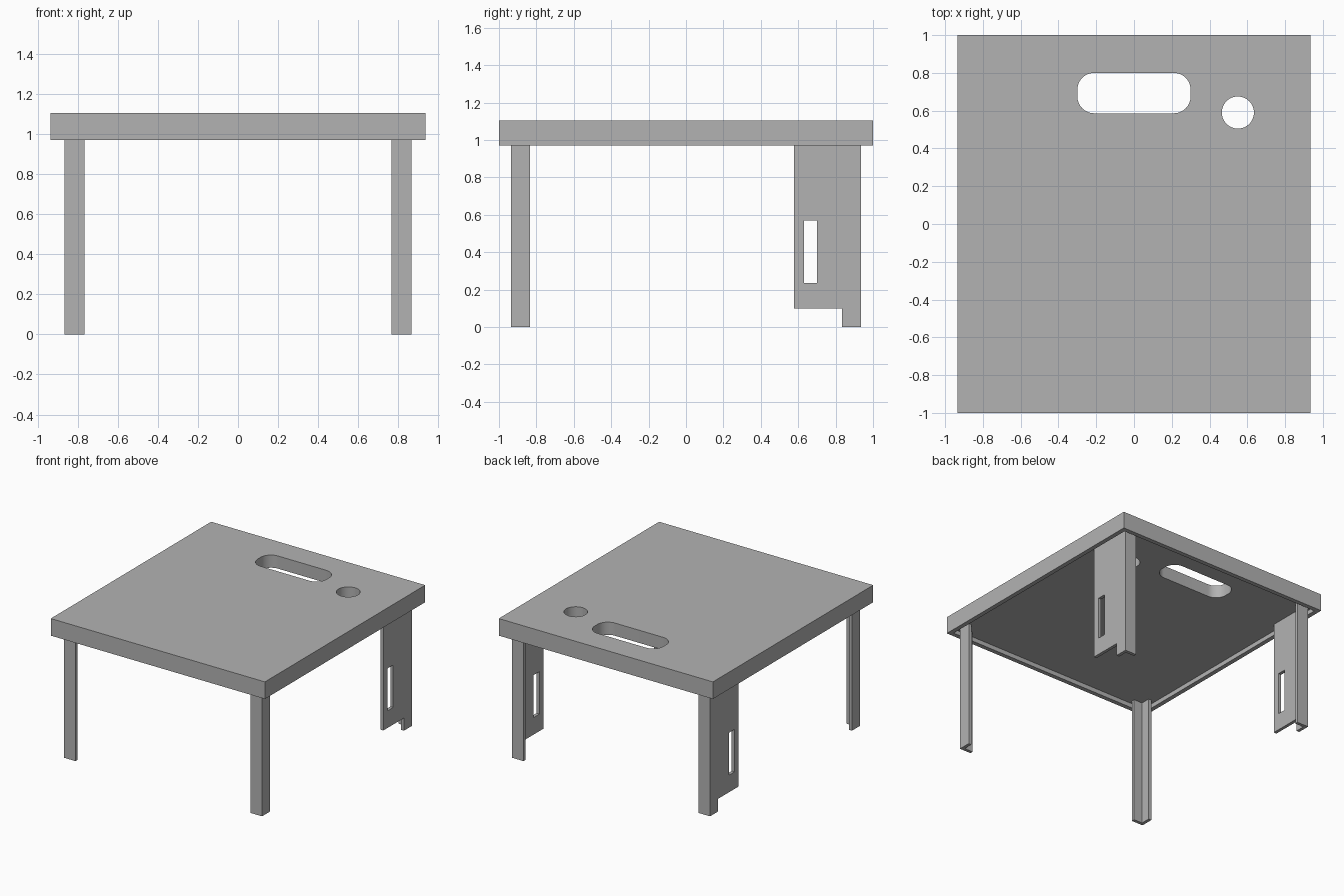
import bpy, bmesh, math
from mathutils import Matrix, Vector

if "Cube" in bpy.data.objects:
    bpy.data.objects.remove(bpy.data.objects["Cube"])

grey = bpy.data.materials.new("plain_grey")
grey.use_nodes = True
colour = (0.45, 0.45, 0.45, 1)
grey.diffuse_color = colour
grey.node_tree.nodes["Principled BSDF"].inputs["Base Color"].default_value = colour

HALF_X, HALF_Y = 0.935, 1.0
TOP_Z, RIM_Z, CEILING_Z = 1.105, 0.97, 1.005
RIM = 0.035
LEG_X, LEG_Y, LEG_W, SHEET = 0.865, 0.935, 0.1, 0.025


def new_object(name, bm):
    bmesh.ops.recalc_face_normals(bm, faces=bm.faces)
    mesh = bpy.data.meshes.new(name)
    bm.to_mesh(mesh)
    bm.free()
    mesh.materials.append(grey)
    ob = bpy.data.objects.new(name, mesh)
    bpy.context.collection.objects.link(ob)
    return ob


def box(name, lo, hi):
    bm = bmesh.new()
    lo, hi = Vector(lo), Vector(hi)
    bmesh.ops.create_cube(bm, size=1, matrix=Matrix.Translation((lo + hi) / 2)
                          @ Matrix.Diagonal((*(hi - lo), 1)))
    return new_object(name, bm)


def prism(name, outline, push):
    """Extrude a closed outline of 3D points along a vector."""
    bm = bmesh.new()
    face = bm.faces.new([bm.verts.new(p) for p in outline])
    grown = bmesh.ops.extrude_face_region(bm, geom=[face], use_keep_orig=True)
    verts = [v for v in grown["geom"] if isinstance(v, bmesh.types.BMVert)]
    bmesh.ops.translate(bm, verts=verts, vec=push)
    return new_object(name, bm)


def combine(target, tool, operation):
    """Apply a boolean and drop the tool object."""
    mod = target.modifiers.new("shape", "BOOLEAN")
    mod.operation, mod.object, mod.solver = operation, tool, "EXACT"
    bpy.context.view_layer.update()
    graph = bpy.context.evaluated_depsgraph_get()
    result = bpy.data.meshes.new_from_object(target.evaluated_get(graph))
    target.modifiers.clear()
    target.data = result
    bpy.data.objects.remove(tool)


def rounded(cx, cy, hx, hy, r, z, steps=12):
    """Rounded rectangle outline at height z."""
    points = []
    for quarter, (sx, sy) in enumerate([(1, 1), (-1, 1), (-1, -1), (1, -1)]):
        for i in range(steps + 1):
            a = (quarter + i / steps) * math.pi / 2
            points.append((cx + sx * (hx - r) + r * math.cos(a),
                           cy + sy * (hy - r) + r * math.sin(a), z))
    return points


# Table top: slab with a shallow recess underneath and two openings
top = box("table_top", (-HALF_X, -HALF_Y, RIM_Z), (HALF_X, HALF_Y, TOP_Z))
ix, iy = HALF_X - RIM, HALF_Y - RIM
combine(top, box("recess", (-ix, -iy, 0.9), (ix, iy, CEILING_Z)), "DIFFERENCE")
slot = prism("slot", rounded(0, 0.693, 0.3, 0.107, 0.09, 0.9), (0, 0, 0.4))
combine(top, slot, "DIFFERENCE")
ring = [(0.55 + 0.085 * math.cos(i * math.tau / 48),
         0.59 + 0.085 * math.sin(i * math.tau / 48), 0.9) for i in range(48)]
combine(top, prism("round_hole", ring, (0, 0, 0.4)), "DIFFERENCE")

# Smooth the walls of the openings, keep the rest crisp
bpy.ops.object.select_all(action="DESELECT")
top.select_set(True)
bpy.context.view_layer.objects.active = top
bpy.ops.object.shade_smooth_by_angle(angle=math.radians(30))

# Legs: angle sections, the back pair with wide slotted side panels
leg_top = CEILING_Z
for side, sx in (("left", 1), ("right", -1)):
    for end, sy in (("front", -1), ("back", 1)):
        def section(x, y):
            return (sx * (LEG_X - x), sy * (LEG_Y - y), 0)
        profile = [section(0, 0), section(LEG_W, 0), section(LEG_W, SHEET),
                   section(SHEET, SHEET), section(SHEET, LEG_W), section(0, LEG_W)]
        leg = prism(f"{end}_{side}_leg", profile, (0, 0, leg_top))
        if end == "back":
            xs = sorted((sx * LEG_X, sx * (LEG_X - SHEET)))
            panel = box("panel", (xs[0], 0.578, 0.1), (xs[1], LEG_Y - SHEET / 2, leg_top))
            combine(leg, panel, "UNION")
            hole = box("grip", (xs[0] - 0.05, 0.63, 0.235), (xs[1] + 0.05, 0.7, 0.57))
            combine(leg, hole, "DIFFERENCE")
